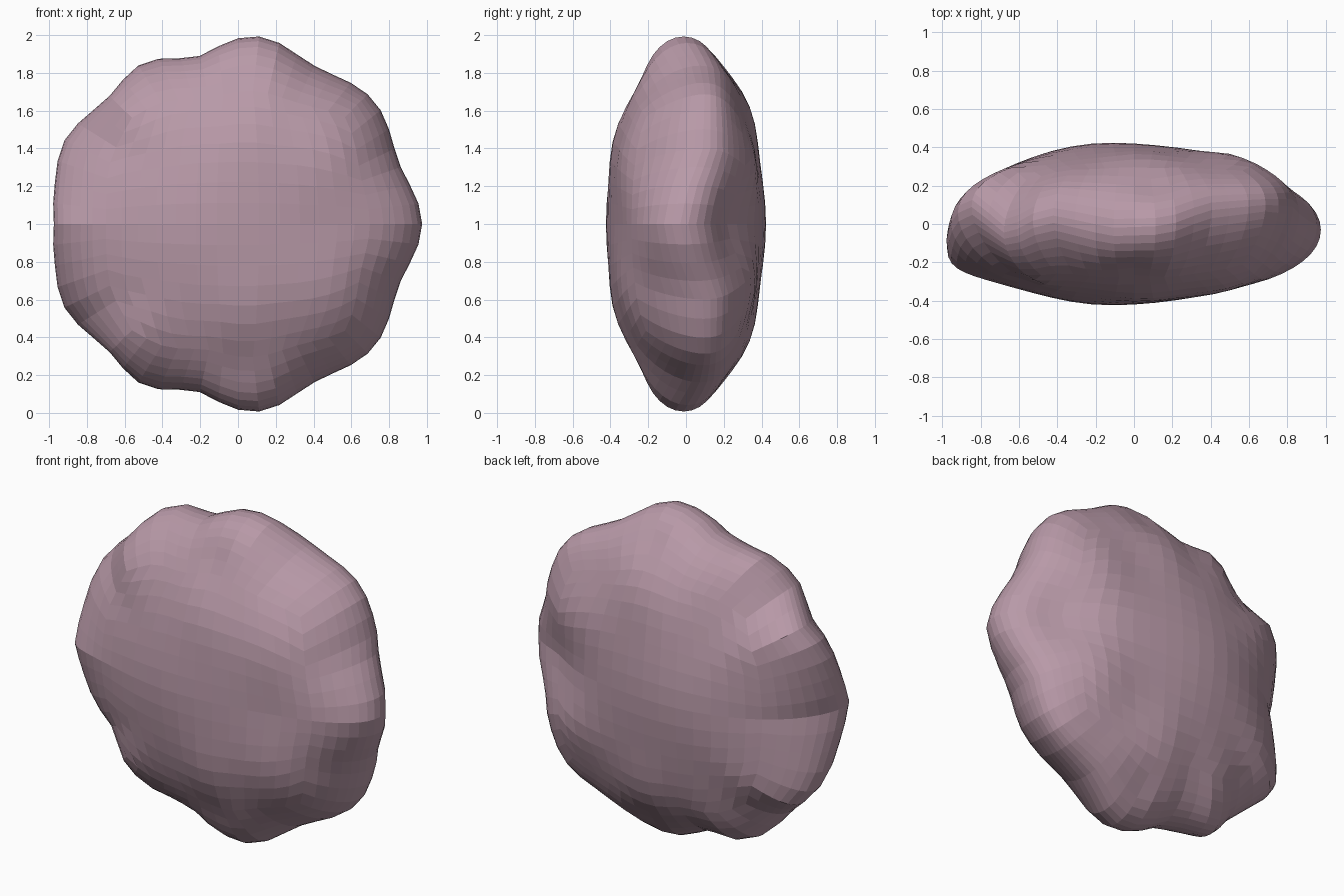
import bpy, bmesh
from math import atan2, hypot, exp, tan, pi
from mathutils import Vector

cube = bpy.data.objects.get("Cube")
if cube:
    bpy.data.objects.remove(cube, do_unlink=True)

# Lumpy rim, upper half only; the lower half mirrors it
RIM = [(.975, 0), (.95, .13), (.87, .27), (.82, .42), (.79, .53), (.74, .63),
       (.65, .72), (.52, .78), (.4, .84), (.29, .91), (.2, .97), (.06, 1.002),
       (-.06, .96), (-.2, .89), (-.28, .875), (-.4, .88), (-.55, .83),
       (-.62, .75), (-.7, .65), (-.87, .51), (-.94, .41), (-.965, .25), (-.975, 0)]
POLAR = [(atan2(z, x), hypot(x, z)) for x, z in RIM]
# Sideways drift of the rim: (angle, y)
DRIFT = [(0, -.03), (.2, .01), (.45, .09), (.8, .1), (1.15, .07), (1.4, -.01),
         (1.7, -.02), (2.05, .05), (2.33, -.06), (2.6, .1), (2.75, .03),
         (pi, -.13)]
# Swellings and hollows: (x, height from middle, side, amount, spread)
LUMPS = [(-.25, 0, 1, .025, .35), (.55, .35, 1, .05, .2), (.76, 0, 1, -.1, .2),
         (.05, .6, 1, .03, .2), (.1, .87, 1, -.06, .12), (-.6, .55, 1, .02, .2),
         (-.25, 0, -1, .025, .35), (.05, .45, -1, .025, .2),
         (0, .78, -1, -.05, .15), (.55, .4, -1, .04, .25), (.5, 0, -1, -.015, .2),
         (-.6, .58, -1, .03, .15), (-.4, .85, -1, -.04, .12)]


def lookup(table, a):
    for (a0, v0), (a1, v1) in zip(table, table[1:]):
        if a <= a1:
            return v0 + (v1 - v0) * (a - a0) / (a1 - a0)
    return table[-1][1]


def rock_point(d):
    """Moves a unit direction onto the flattened, lumpy rock."""
    angle = abs(atan2(d.z, d.x))
    rho = hypot(d.x, d.z)
    radius = 1 + (lookup(POLAR, angle) - 1) * rho ** 2
    x, z = d.x * radius, d.z * radius
    thick = .405
    for lx, lz, side, amount, spread in LUMPS:
        if side * d.y > 0:
            away = hypot(x - lx, abs(z) - lz) / spread
            thick += amount * exp(-away ** 2)
    y = d.y * thick + lookup(DRIFT, angle) * rho ** 5
    return Vector((x, y, z + 1))


# Rock body: an evenly gridded ball, reshaped
bm = bmesh.new()
bmesh.ops.create_cube(bm, size=2)
bmesh.ops.subdivide_edges(bm, edges=bm.edges[:], cuts=13, use_grid_fill=True)
for v in bm.verts:
    v.co = rock_point(Vector([tan(c * pi / 4) for c in v.co]).normalized())
bmesh.ops.recalc_face_normals(bm, faces=bm.faces[:])
mesh = bpy.data.meshes.new("rock")
bm.to_mesh(mesh)
bm.free()
rock = bpy.data.objects.new("rock", mesh)
bpy.context.collection.objects.link(rock)

# Dusty pink stone
stone = bpy.data.materials.new("dusty_pink_stone")
stone.use_nodes = True
colour = (.48, .32, .39, 1)
stone.diffuse_color = colour
stone.node_tree.nodes["Principled BSDF"].inputs["Base Color"].default_value = colour
mesh.materials.append(stone)
